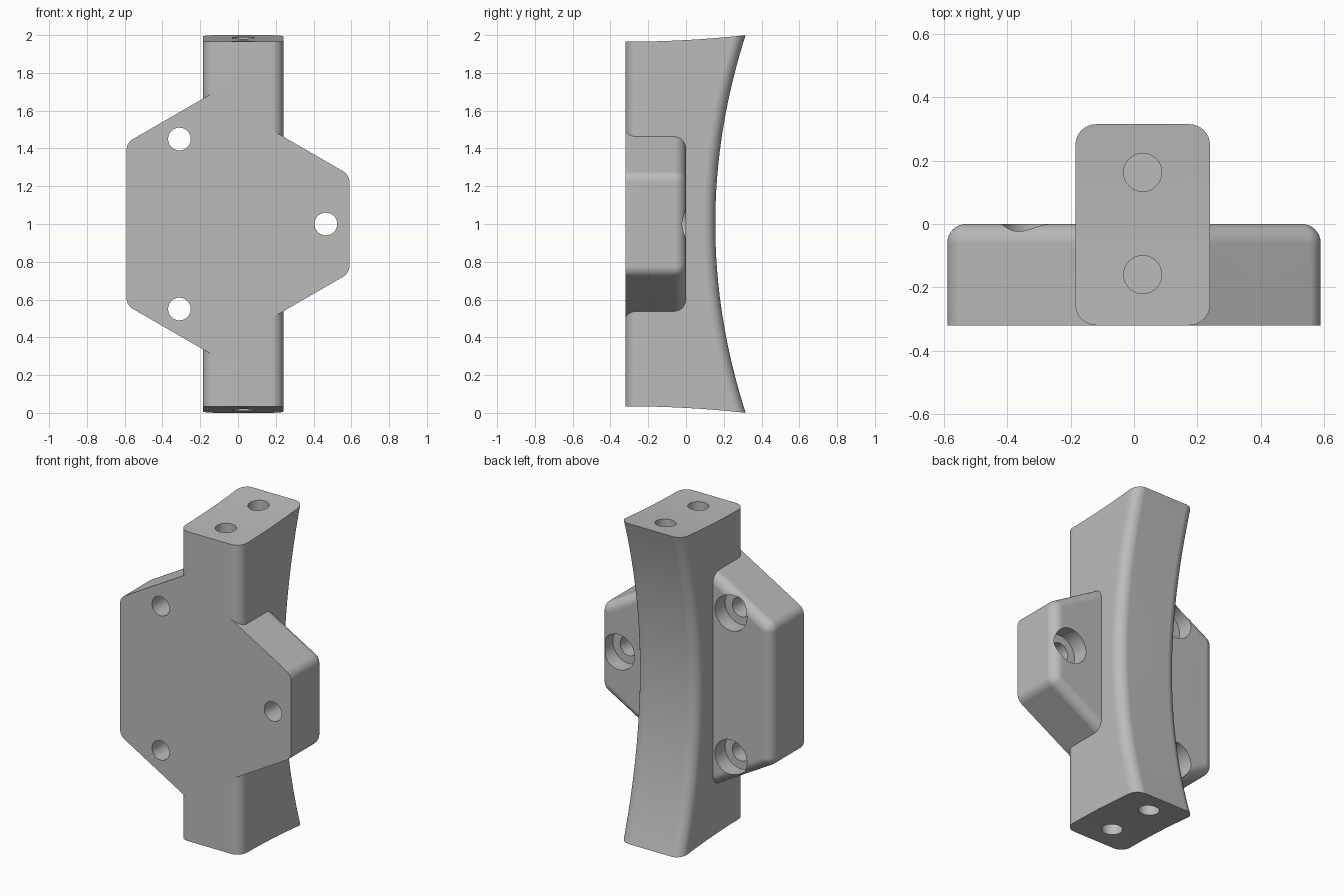
import bpy, bmesh
from math import sin, cos, pi, radians, sqrt

if "Cube" in bpy.data.objects:
    bpy.data.objects.remove(bpy.data.objects["Cube"])

grey = bpy.data.materials.new("plain grey")
grey.use_nodes = True
COLOUR = (0.5, 0.5, 0.5, 1)
grey.diffuse_color = COLOUR
grey.node_tree.nodes["Principled BSDF"].inputs["Base Color"].default_value = COLOUR


def loft(name, rings, strip_caps):
    """Bridge closed rings; cap the ends with strips (curved) or one face (flat)."""
    bm = bmesh.new()
    loops = [[bm.verts.new(p) for p in ring] for ring in rings]
    n = len(rings[0])
    for a, b in zip(loops, loops[1:]):
        for i in range(n):
            j = (i + 1) % n
            bm.faces.new((a[i], a[j], b[j], b[i]))
    for ring in (loops[0], loops[-1]):
        if strip_caps:
            for i in range(n // 2 - 1):
                bm.faces.new((ring[i], ring[i + 1], ring[n - 2 - i], ring[n - 1 - i]))
        else:
            bm.faces.new(ring)
    bmesh.ops.recalc_face_normals(bm, faces=bm.faces[:])
    mesh = bpy.data.meshes.new(name)
    bm.to_mesh(mesh)
    bm.free()
    mesh.materials.append(grey)
    obj = bpy.data.objects.new(name, mesh)
    bpy.context.collection.objects.link(obj)
    return obj


def combine(target, other, operation):
    """Apply a boolean and remove the helper object."""
    mod = target.modifiers.new("boolean", "BOOLEAN")
    mod.operation, mod.object, mod.solver = operation, other, "EXACT"
    bpy.context.view_layer.objects.active = target
    bpy.ops.object.modifier_apply(modifier=mod.name)
    bpy.data.objects.remove(other)


def drill(target, centre, radius, depth, along_y=False):
    bpy.ops.mesh.primitive_cylinder_add(
        vertices=48, radius=radius, depth=depth, location=centre,
        rotation=(pi / 2 if along_y else 0, 0, 0))
    cutter = bpy.context.object
    cutter.hide_render = True
    cutter.data.materials.append(grey)
    combine(target, cutter, "DIFFERENCE")


# Upright bar: rounded section, hollowed back, gently curved ends
FRONT, MID_X, HALF, ROUND = -0.32, 0.0275, 0.2125, 0.065
STEPS = 8


def bar_ring(s):
    back = 0.155 + 3.2 - sqrt(3.2 ** 2 - s * s)
    quarter = [k * pi / 2 / STEPS for k in range(STEPS + 1)]
    side = [(FRONT + ROUND * (1 - cos(a)), HALF - ROUND * (1 - sin(a))) for a in quarter]
    y0, y1 = FRONT + ROUND, back - ROUND
    side += [(y0 + (y1 - y0) * k / STEPS, HALF) for k in range(1, STEPS)]
    side += [(y1 + ROUND * sin(a), HALF - ROUND * (1 - cos(a))) for a in quarter]

    def height(y):
        return 1 + s * (0.965 + 0.035 * ((y - FRONT) / 0.64) ** 2)

    left = [(MID_X - w, y, height(y)) for y, w in side]
    right = [(MID_X + w, y, height(y)) for y, w in side]
    return left + right[::-1]


body = loft("mounting_bracket", [bar_ring(k / 20 - 1) for k in range(41)], True)

# Side flanges: tapered plates with rounded corners and a rounded back rim
CORNER, RIM = 0.065, 0.06
SLOPE = radians(30)


def flange(name, sign, tip, corner_z, inner):
    arc_z = corner_z - CORNER * sin(SLOPE) / cos(SLOPE)
    top_z = corner_z + (tip - inner) * sin(SLOPE) / cos(SLOPE)

    def ring(inset, y):
        r = CORNER - inset
        upper = [(tip - CORNER + r * cos(a), arc_z + r * sin(a))
                 for a in (radians(60) * k / STEPS for k in range(STEPS + 1))]
        upper.append((inner, top_z - inset / cos(SLOPE)))
        return ([(sign * x, y, 1 - z) for x, z in upper[::-1]]
                + [(sign * x, y, 1 + z) for x, z in upper])

    rings = [ring(0, FRONT)]
    for k in range(STEPS + 1):
        a = k * pi / 2 / STEPS
        rings.append(ring(RIM * (1 - cos(a)), -RIM + RIM * sin(a)))
    return loft(name, rings, False)


combine(body, flange("wide_flange", -1, 0.59, 0.43, 0.08), "UNION")
combine(body, flange("narrow_flange", 1, 0.59, 0.26, 0.12), "UNION")

# Screw holes through the flanges, counterbored from the back
for x, z in ((-0.31, 1.45), (-0.31, 0.55), (0.465, 1.0)):
    drill(body, (x, -0.2, z), 0.06, 0.5, True)
    drill(body, (x, 0.05, z), 0.11, 0.3, True)

# Blind bolt holes in both ends of the bar
for z in (0, 2):
    for y in (-0.16, 0.163):
        drill(body, (MID_X, y, z), 0.06, 0.6)

# Smooth shading that keeps flats flat and edges crisp
bpy.ops.object.select_all(action="DESELECT")
body.select_set(True)
bpy.context.view_layer.objects.active = body
bpy.ops.object.shade_smooth_by_angle(angle=radians(30))
weighted = body.modifiers.new("weighted normals", "WEIGHTED_NORMAL")
weighted.keep_sharp = True
